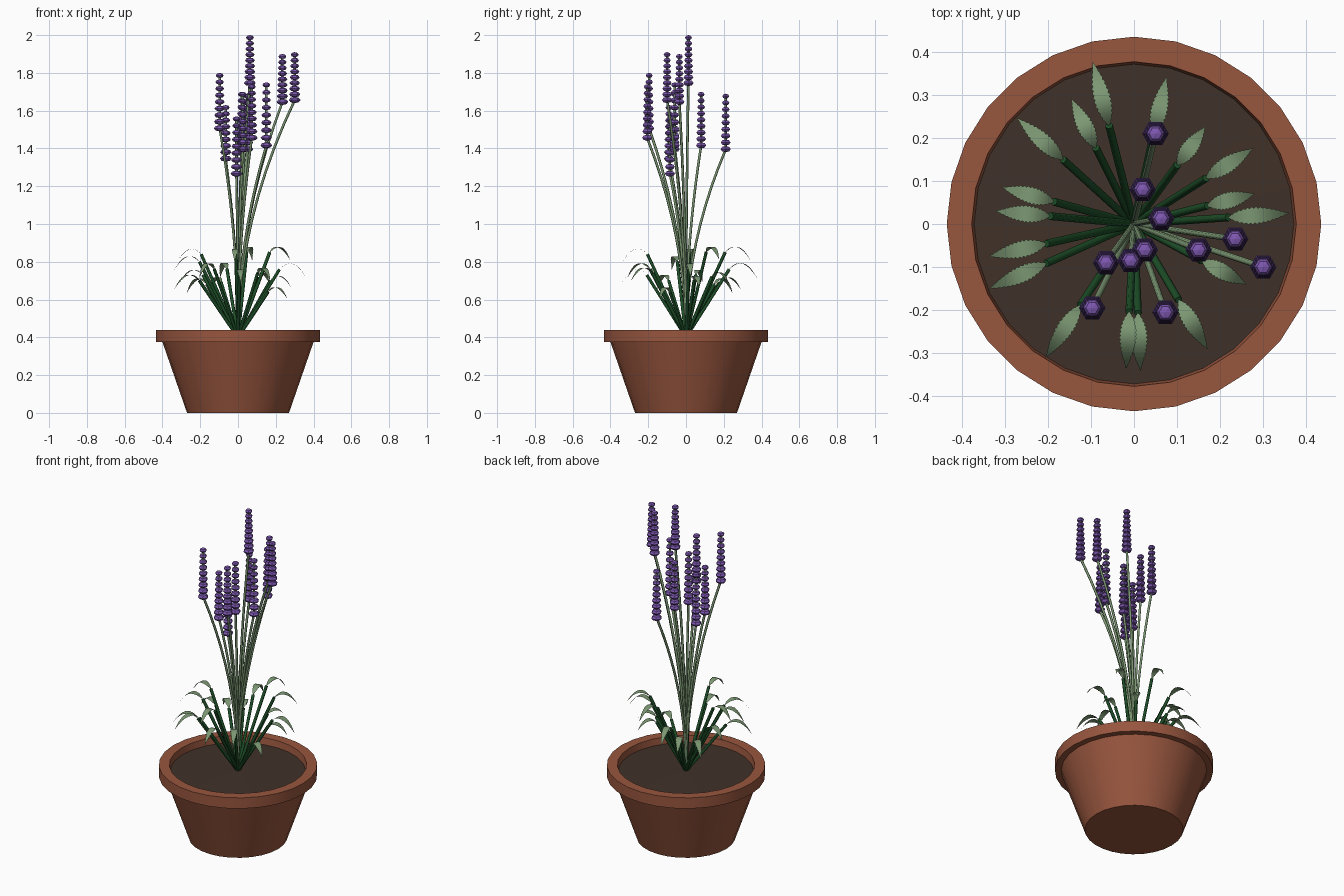
import bpy, bmesh, math
from mathutils import Vector

cube = bpy.data.objects.get("Cube")
if cube:
    bpy.data.objects.remove(cube)


def material(name, colour):
    m = bpy.data.materials.new(name)
    m.use_nodes = True
    m.diffuse_color = (*colour, 1)
    node = next(n for n in m.node_tree.nodes if n.type == 'BSDF_PRINCIPLED')
    node.inputs["Base Color"].default_value = (*colour, 1)
    return m


terracotta = material("terracotta", (0.31, 0.092, 0.048))
earth = material("dark earth", (0.050, 0.031, 0.022))
sage = material("sage green", (0.20, 0.31, 0.17))
deep_green = material("deep green", (0.012, 0.075, 0.02))
purple = material("purple", (0.21, 0.098, 0.44))


def add_object(name, mesh, mat):
    mesh.materials.clear()
    mesh.materials.append(mat)
    ob = bpy.data.objects.new(name, mesh)
    bpy.context.collection.objects.link(ob)
    return ob


def from_bmesh(name, bm, mat):
    mesh = bpy.data.meshes.new(name)
    bm.to_mesh(mesh)
    bm.free()
    return add_object(name, mesh, mat)


def revolve(bm, profile, sides, centre=(0, 0, 0)):
    """Turn a list of (radius, height) points around a vertical axis."""
    c = Vector(centre)
    rings = []
    for r, z in profile:
        angles = [math.tau * i / sides for i in range(sides)] if r > 0 else [0]
        rings.append([bm.verts.new(c + Vector((r * math.cos(a), r * math.sin(a), z)))
                      for a in angles])
    for low, high in zip(rings, rings[1:]):
        for i in range(sides):
            j = (i + 1) % sides
            quad = [low[i % len(low)], low[j % len(low)],
                    high[j % len(high)], high[i % len(high)]]
            bm.faces.new(list(dict.fromkeys(quad)))


def tubes(name, paths, radius, mat):
    """Sweep a six-sided tube along every path."""
    curve = bpy.data.curves.new(name, 'CURVE')
    curve.dimensions = '3D'
    curve.bevel_depth = radius
    curve.bevel_resolution = 1
    curve.use_fill_caps = True
    for path in paths:
        spline = curve.splines.new('POLY')
        spline.points.add(len(path) - 1)
        for point, co in zip(spline.points, path):
            point.co = (*co, 1)
    helper = bpy.data.objects.new(name + " path", curve)
    bpy.context.collection.objects.link(helper)
    evaluated = helper.evaluated_get(bpy.context.evaluated_depsgraph_get())
    mesh = bpy.data.meshes.new_from_object(evaluated)
    bpy.data.objects.remove(helper)
    return add_object(name, mesh, mat)


# Pot with a collar rim
bm = bmesh.new()
revolve(bm, [(0, 0), (0.27, 0), (0.40, 0.375), (0.435, 0.375), (0.435, 0.44),
             (0.377, 0.44), (0.37, 0.39)], 28)
pot = from_bmesh("pot", bm, terracotta)
bpy.context.view_layer.objects.active = pot
pot.select_set(True)
bpy.ops.object.shade_smooth_by_angle(angle=math.radians(30))
pot.select_set(False)

# Soil
SOIL = 0.40
bm = bmesh.new()
revolve(bm, [(0.372, SOIL), (0, SOIL + 0.008)], 28)
from_bmesh("soil", bm, earth)

# Flower spikes: x, y, lowest and highest point of the blossom
spikes = [(0.05, 0.21, 1.38, 1.69), (0.02, 0.08, 1.40, 1.70), (0.063, 0.013, 1.73, 2.0),
          (0.235, -0.035, 1.63, 1.90), (0.30, -0.10, 1.64, 1.91), (0.15, -0.06, 1.40, 1.75),
          (0.025, -0.06, 1.38, 1.70), (-0.008, -0.085, 1.25, 1.57),
          (-0.065, -0.09, 1.33, 1.63), (-0.097, -0.195, 1.49, 1.80),
          (0.073, -0.205, 1.44, 1.74)]
WHORLS = 9
stems = []
bm = bmesh.new()
for x, y, low, high in spikes:
    # Stem bows outward, then stands upright inside the blossom
    steps = 10
    path = [Vector((x * (i / steps) ** 2, y * (i / steps) ** 2,
                    SOIL + (low + 0.015 - SOIL) * i / steps)) for i in range(steps + 1)]
    stems.append(path + [Vector((x, y, high - 0.015))])
    # Flattened six-sided blossoms, smaller towards the tip
    for k in range(WHORLS):
        t = k / (WHORLS - 1)
        r, h = 0.031 - 0.010 * t, 0.0165 - 0.003 * t
        z = low + 0.0165 + (high - low - 0.030) * t
        ball = [(r * math.cos(a), h * math.sin(a))
                for a in (-math.pi / 4, 0, math.pi / 4)]
        revolve(bm, [(0, -h)] + ball + [(0, h)], 6, (x, y, z))
from_bmesh("blossoms", bm, purple)
tubes("flower_stems", stems, 0.007, sage)

# Leaves: tip x, tip y and height of the stalk end
leaves = [(-0.095, 0.375, 0.76), (-0.145, 0.29, 0.69), (-0.27, 0.245, 0.68),
          (-0.305, 0.085, 0.73), (-0.32, 0.03, 0.84), (-0.335, -0.075, 0.80),
          (-0.335, -0.15, 0.70), (-0.205, -0.31, 0.76), (-0.018, -0.335, 0.84),
          (0.015, -0.34, 0.73), (0.17, -0.29, 0.74), (0.26, -0.14, 0.64),
          (0.36, 0.025, 0.76), (0.28, 0.07, 0.70), (0.275, 0.175, 0.85),
          (0.165, 0.225, 0.72), (0.075, 0.34, 0.85)]
stalks = []
bm = bmesh.new()
for x, y, top in leaves:
    reach = Vector((x, y, 0))
    out = reach.normalized()
    side = Vector((-out.y, out.x, 0))
    start = reach * 0.61 + Vector((0, 0, top))
    stalks.append([Vector((0, 0, SOIL)), start])
    # Arched blade with a fine saw-tooth edge
    length = reach.length * 0.39
    rows = 28
    previous = None
    for i in range(rows + 1):
        u = i / rows
        width = 0.021 * math.sin(math.pi * u ** 0.8) ** 0.9 if 0 < i < rows else 0.001
        width = max(width * (1 if i % 2 else 0.82), 0.001)
        mid = start + out * length * u + Vector((0, 0, length * (1.1 * u - 1.4 * u * u)))
        row = [bm.verts.new(mid + side * width * s) for s in (-1, 0, 1)]
        if previous:
            for a in (0, 1):
                bm.faces.new([previous[a], row[a], row[a + 1], previous[a + 1]])
        previous = row
bmesh.ops.recalc_face_normals(bm, faces=bm.faces)
from_bmesh("leaf_blades", bm, sage)
tubes("leaf_stalks", stalks, 0.009, deep_green)
